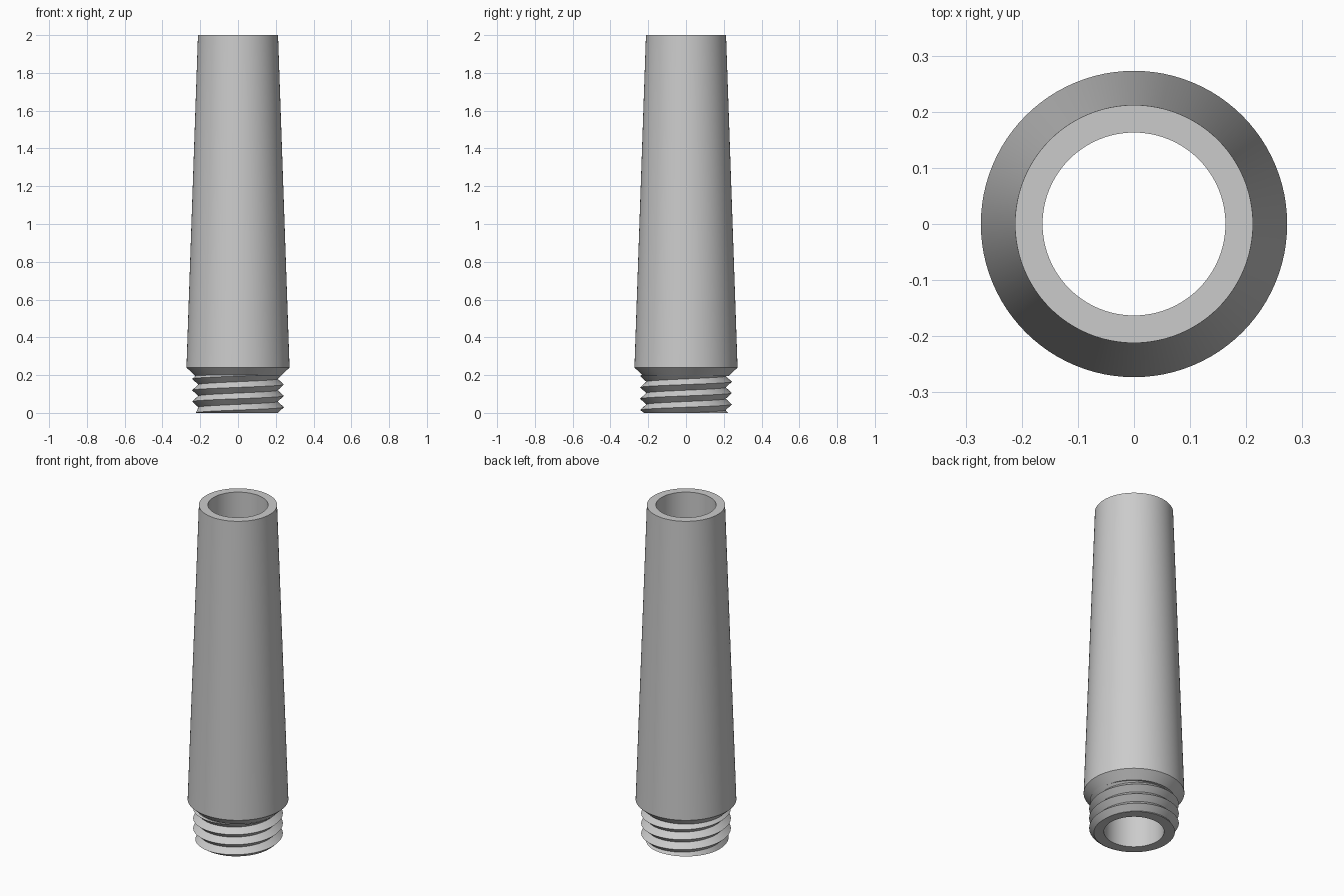
import bpy, bmesh, math

N = 96                 # sides of the turned parts
BORE = 0.163           # radius of the through hole
NECK = 0.2             # height of the threaded neck
ROOT, CREST, PITCH = 0.21, 0.243, 0.06

cube = bpy.data.objects.get("Cube")
if cube:
    bpy.data.objects.remove(cube, do_unlink=True)

grey = bpy.data.materials.new("plain grey")
grey.use_nodes = True
colour = (0.6, 0.6, 0.6, 1)
grey.diffuse_color = colour
grey.node_tree.nodes["Principled BSDF"].inputs["Base Color"].default_value = colour


def finish(name, bm, angle):
    bmesh.ops.remove_doubles(bm, verts=bm.verts, dist=0.0001)
    bmesh.ops.recalc_face_normals(bm, faces=bm.faces)
    mesh = bpy.data.meshes.new(name)
    bm.to_mesh(mesh)
    bm.free()
    mesh.materials.append(grey)
    obj = bpy.data.objects.new(name, mesh)
    bpy.context.collection.objects.link(obj)
    bpy.ops.object.select_all(action='DESELECT')
    obj.select_set(True)
    bpy.context.view_layer.objects.active = obj
    bpy.ops.object.shade_smooth_by_angle(angle=math.radians(angle))
    return obj


def lathe(name, profile):
    bm = bmesh.new()
    verts = [bm.verts.new((r, 0, z)) for r, z in profile]
    edges = [bm.edges.new(pair) for pair in zip(verts, verts[1:])]
    bmesh.ops.spin(bm, geom=verts + edges, cent=(0, 0, 0), axis=(0, 0, 1),
                   angle=math.tau, steps=N, use_merge=False)
    return finish(name, bm, 30)


# Tapered tube: bottom rim, bore, top rim, outer wall, chamfered shoulder, neck
lathe("tapered_tube", [(ROOT, 0), (BORE, 0), (BORE, 2), (0.212, 2),
                       (0.273, 0.24), (0.225, 0.195), (ROOT - 0.01, 0.195)])


# Screw thread: a V-shaped ridge winding up the neck, trimmed at both ends
def thread_point(row, step):
    turn = step / N
    z = min(max(PITCH * (row / 2 + turn), 0), NECK)
    phase = (z / PITCH - turn) % 1
    r = ROOT + (CREST - ROOT) * (1 - abs(2 * phase - 1))
    r = min(r, 0.222 + 1.5 * z)          # lead-in chamfer
    a = math.tau * turn
    return (r * math.cos(a), r * math.sin(a), z)


bm = bmesh.new()
for row in range(-2, math.ceil(2 * NECK / PITCH)):
    for step in range(N):
        corners = [(row, step), (row, step + 1), (row + 1, step + 1), (row + 1, step)]
        points = [thread_point(*c) for c in corners]
        if max(p[2] for p in points) - min(p[2] for p in points) > 0.0001:
            bm.faces.new([bm.verts.new(p) for p in points])
bmesh.ops.dissolve_degenerate(bm, dist=0.00001, edges=bm.edges)
bmesh.ops.remove_doubles(bm, verts=bm.verts, dist=0.0001)

# Flat rim closing the bottom of the thread onto the tube
rim = [e for e in bm.edges if e.is_boundary and all(v.co.z < 0.0001 for v in e.verts)]
extruded = bmesh.ops.extrude_edge_only(bm, edges=rim)["geom"]
for v in extruded:
    if isinstance(v, bmesh.types.BMVert):
        v.co.xy *= (ROOT - 0.005) / v.co.xy.length
finish("screw_thread", bm, 35)
